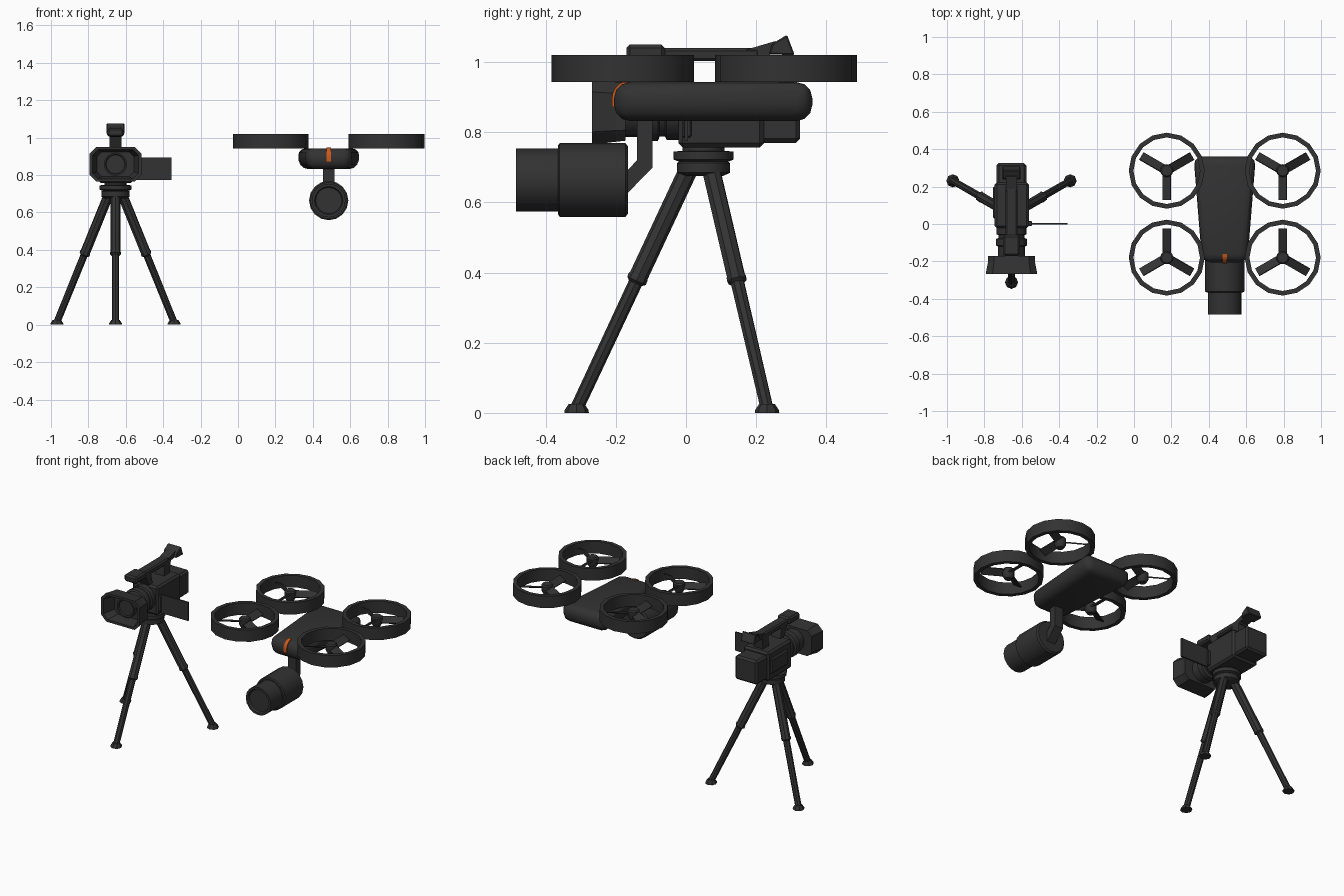
import bpy, bmesh, math
from mathutils import Vector, Matrix

if "Cube" in bpy.data.objects:
    bpy.data.objects.remove(bpy.data.objects["Cube"])


def material(name, rgb):
    m = bpy.data.materials.new(name)
    m.use_nodes = True
    m.diffuse_color = (*rgb, 1)
    m.node_tree.nodes["Principled BSDF"].inputs["Base Color"].default_value = (*rgb, 1)
    return m


DARK = material("dark_grey", (0.032, 0.032, 0.032))
ORANGE = material("orange", (0.6, 0.1, 0.01))


def finish(name, bm, mat=DARK, bevel=0, segments=1, smooth=True):
    if bevel:
        bmesh.ops.bevel(bm, geom=bm.edges[:], offset=bevel, segments=segments,
                        profile=0.5, affect='EDGES')
    bmesh.ops.recalc_face_normals(bm, faces=bm.faces[:])
    me = bpy.data.meshes.new(name)
    bm.to_mesh(me)
    bm.free()
    me.materials.append(mat)
    ob = bpy.data.objects.new(name, me)
    bpy.context.collection.objects.link(ob)
    if smooth:
        bpy.ops.object.select_all(action='DESELECT')
        ob.select_set(True)
        bpy.context.view_layer.objects.active = ob
        bpy.ops.object.shade_smooth_by_angle(angle=math.radians(32))
    return ob


def box(name, xs, ys, zs, bevel=0.0):
    bm = bmesh.new()
    bmesh.ops.create_cube(bm, size=1)
    for v in bm.verts:
        v.co = [(a + b) / 2 + c * (b - a) for c, (a, b) in zip(v.co, (xs, ys, zs))]
    return finish(name, bm, bevel=bevel, smooth=False)


def loft(name, loops, closed=False, smooth=True):
    """Skin a list of equal-length point loops, capped or joined end to end."""
    bm = bmesh.new()
    rows = [[bm.verts.new(p) for p in loop] for loop in loops]
    n = len(rows[0])
    pairs = list(zip(rows, rows[1:])) + ([(rows[-1], rows[0])] if closed else [])
    for a, b in pairs:
        for i in range(n):
            bm.faces.new((a[i], a[(i + 1) % n], b[(i + 1) % n], b[i]))
    if not closed:
        bm.faces.new(rows[0])
        bm.faces.new(rows[-1])
    return finish(name, bm, smooth=smooth)


def lathe(name, profile, sides, base, axis=(0, 0, 1), closed=False):
    """Revolve (radius, distance) pairs round an axis from base."""
    q = Vector((0, 0, 1)).rotation_difference(Vector(axis))
    ang = [math.tau * i / sides for i in range(sides)]
    return loft(name, [[Vector(base) + q @ Vector((r * math.cos(a), r * math.sin(a), d))
                        for a in ang] for r, d in profile], closed)


def side_prism(name, points, x0, x1, mat=DARK, bevel=0):
    """Extrude a (y, z) outline across x."""
    bm = bmesh.new()
    f = bm.faces.new([bm.verts.new((x0, y, z)) for y, z in points])
    ext = bmesh.ops.extrude_face_region(bm, geom=[f])["geom"]
    for v in ext:
        if isinstance(v, bmesh.types.BMVert):
            v.co.x = x1
    return finish(name, bm, mat, bevel, smooth=False)


# ---------- Drone ----------
DX = 0.485

# Tapered, rounded hull
bm = bmesh.new()
bmesh.ops.create_cube(bm, size=1)
for v in bm.verts:
    half = 0.172 if v.co.y > 0 else 0.125
    v.co = (DX + math.copysign(half, v.co.x), 0.36 if v.co.y > 0 else -0.205,
            0.943 if v.co.z > 0 else 0.832)
    if v.co.z < 0.9:
        v.co.x = DX + (v.co.x - DX) * 0.92
finish("drone_body", bm, bevel=0.045, segments=3)

# Orange stripe wrapped over the nose
outer, inner = [], []
for i in range(6):
    a = math.radians(90 * i / 5)
    for pts, r in ((outer, 0.051), (inner, 0.042)):
        pts.append((-0.16 - r * math.cos(a), 0.897 + r * math.sin(a)))
outer.insert(0, (-0.211, 0.872))
inner.insert(0, (-0.202, 0.872))
side_prism("nose_stripe", outer + inner[::-1], DX - 0.011, DX + 0.011, ORANGE)

# Four ducted rotors
for side, sx in (("left", 1), ("right", -1)):
    for end, cy, turn in (("front", -0.18, 90), ("rear", 0.285, -90)):
        c = Vector((DX + sx * 0.31, cy, 0))
        tag = f"{end}_{side}"
        lathe(f"rotor_ring_{tag}", [(0.203, 0.943), (0.203, 1.02), (0.178, 1.02), (0.178, 0.943)],
              16, c, closed=True)
        lathe(f"rotor_hub_{tag}", [(0.022, 0.942), (0.035, 0.965), (0.035, 1.0), (0.028, 1.008)],
              12, c)
        for k in range(3):
            bm = bmesh.new()
            bmesh.ops.create_cube(bm, size=1)
            m = (Matrix.Translation(c + Vector((0, 0, 0.983)))
                 @ Matrix.Rotation(math.radians(turn + 120 * k), 4, 'Z')
                 @ Matrix.Translation((0.091, 0, 0))
                 @ Matrix.Rotation(math.radians(30), 4, 'X')
                 @ Matrix.Diagonal((0.132, 0.05, 0.008, 1)))
            bmesh.ops.transform(bm, matrix=m, verts=bm.verts)
            finish(f"rotor_blade_{tag}_{k + 1}", bm, smooth=False)

# Hanging camera and its arm
side_prism("gimbal_arm", [(-0.14, 0.84), (-0.095, 0.84), (-0.095, 0.70), (-0.168, 0.625),
                          (-0.168, 0.69), (-0.14, 0.72)], DX - 0.03, DX + 0.03)
lathe("gimbal_camera", [(0.096, 0), (0.105, 0.008), (0.105, 0.195), (0.098, 0.2), (0.09, 0.2),
                        (0.09, 0.32), (0.076, 0.32), (0.07, 0.308)],
      16, (DX, -0.165, 0.664), (0, -1, 0))

# ---------- Video camera ----------
CX = -0.655
box("camera_body", (-0.745, -0.562), (-0.022, 0.222), (0.757, 0.943), 0.012)
box("rear_battery", (-0.735, -0.575), (0.2, 0.325), (0.77, 0.925), 0.012)
box("side_grip", (-0.755, -0.735), (0.03, 0.2), (0.8, 0.9), 0.008)
lathe("lens_barrel", [(0.08, 0), (0.08, 0.04), (0.07, 0.045), (0.07, 0.06), (0.083, 0.065),
                      (0.083, 0.1), (0.072, 0.105), (0.072, 0.16)],
      16, (CX, -0.015, 0.858), (0, -1, 0))


def octagon(hx, hz, y, cut):
    pts = [(hx, -hz + cut), (hx, hz - cut), (hx - cut, hz), (-hx + cut, hz),
           (-hx, hz - cut), (-hx, -hz + cut), (-hx + cut, -hz), (hx - cut, -hz)]
    return [(CX + x, y, 0.858 + z) for x, z in pts]


# Hollow flared hood with the lens front inside
loft("lens_hood", [octagon(0.125, 0.082, -0.172, 0.03), octagon(0.125, 0.085, -0.2, 0.032),
                   octagon(0.138, 0.093, -0.268, 0.036), octagon(0.122, 0.078, -0.268, 0.03),
                   octagon(0.098, 0.066, -0.19, 0.025)], smooth=False)
lathe("lens_front", [(0.062, 0), (0.062, 0.03), (0.054, 0.03), (0.05, 0.022)],
      16, (CX, -0.185, 0.858), (0, -1, 0))

# Fold-out screen on its hinge
box("fold_out_screen", (-0.55, -0.355), (-0.004, 0.006), (0.775, 0.895))
box("screen_hinge", (-0.57, -0.545), (-0.01, 0.015), (0.785, 0.885), 0.004)

# Top handle, microphone and viewfinder
side_prism("front_handle_post", [(-0.06, 1.015), (0.0, 1.015), (0.015, 0.94), (-0.02, 0.94)],
           CX - 0.032, CX + 0.032)
side_prism("rear_handle_post", [(0.14, 1.015), (0.2, 1.015), (0.19, 0.935), (0.13, 0.935)],
           CX - 0.032, CX + 0.032)
box("handle_bar", (CX - 0.032, CX + 0.032), (-0.08, 0.21), (1.003, 1.04), 0.008)
box("microphone", (CX - 0.045, CX + 0.045), (-0.17, -0.06), (1.005, 1.05), 0.01)
side_prism("viewfinder_arm", [(0.17, 1.01), (0.17, 1.035), (0.255, 1.06), (0.265, 1.025)],
           CX - 0.03, CX + 0.03)
side_prism("viewfinder", [(0.237, 1.022), (0.245, 1.052), (0.288, 1.078), (0.31, 1.02)],
           CX - 0.048, CX + 0.048, bevel=0.004)

# ---------- Tripod ----------
HUB = Vector((CX, 0.05, 0))
lathe("tripod_head", [(0.055, 0.675), (0.076, 0.685), (0.076, 0.712), (0.07, 0.716),
                      (0.085, 0.722), (0.085, 0.745), (0.06, 0.747), (0.06, 0.765)], 16, HUB)
for name, deg in (("front", -90), ("rear_left", 30), ("rear_right", 150)):
    d = Vector((math.cos(math.radians(deg)), math.sin(math.radians(deg)), 0))
    top = HUB + d * 0.04 + Vector((0, 0, 0.7))
    foot = HUB + d * 0.362 + Vector((0, 0, 0.012))
    axis = foot - top
    length = axis.length
    lathe(f"tripod_leg_{name}", [(0.027, 0), (0.027, length * 0.45), (0.029, length * 0.455),
                                 (0.029, length * 0.47), (0.02, length * 0.48), (0.019, length)],
          8, top, axis.normalized())
    lathe(f"tripod_foot_{name}", [(0.035, 0), (0.034, 0.008), (0.022, 0.026)], 8, (foot.x, foot.y, 0))
